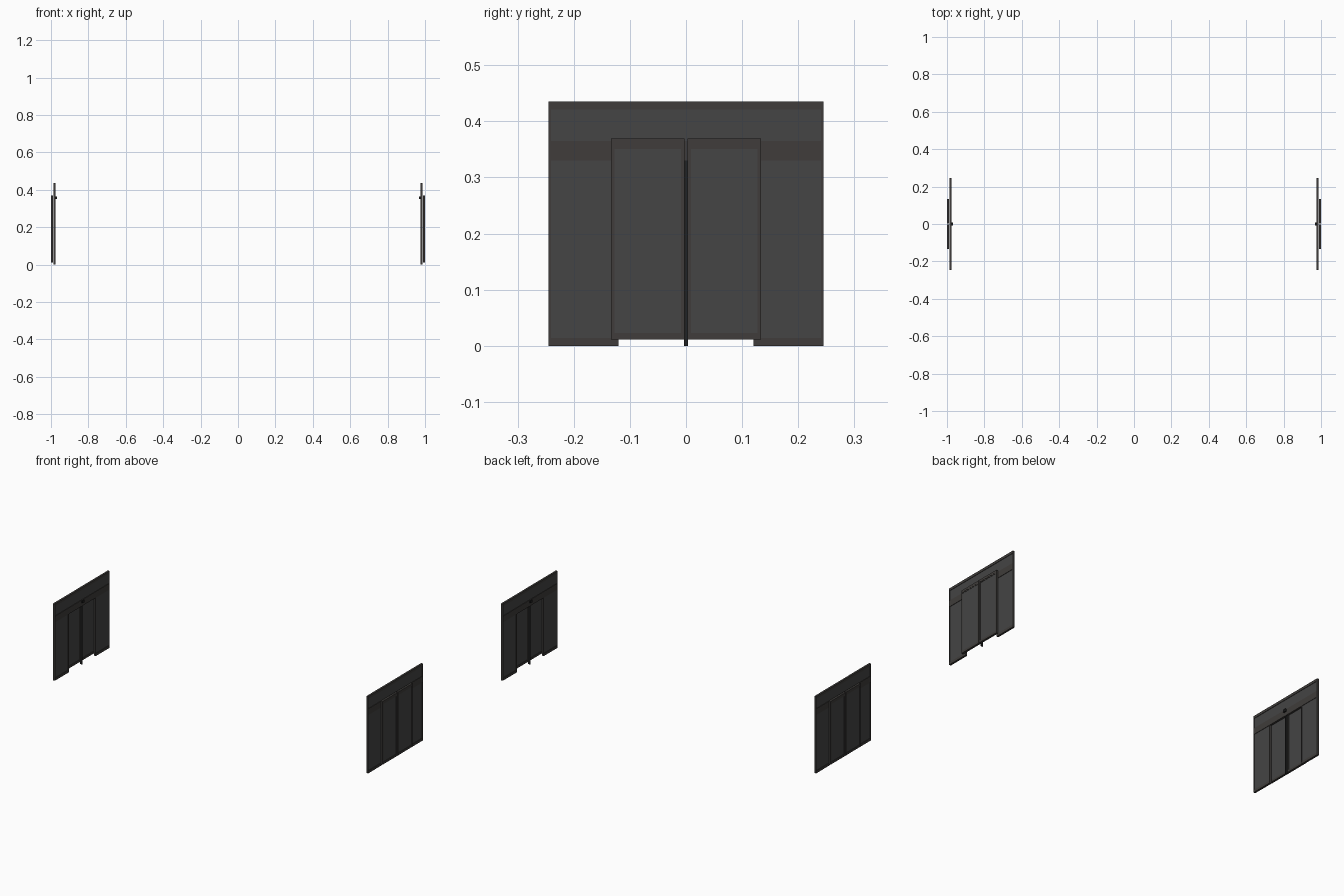
import bpy, bmesh

if "Cube" in bpy.data.objects:
    bpy.data.objects.remove(bpy.data.objects["Cube"])

def material(name, rgb):
    m = bpy.data.materials.new(name)
    m.diffuse_color = (*rgb, 1)
    m.use_nodes = True
    m.node_tree.nodes["Principled BSDF"].inputs["Base Color"].default_value = m.diffuse_color
    return m

FRAME = material("dark_frame", (0.05, 0.046, 0.043))
PANEL = material("dark_panel", (0.058, 0.058, 0.058))
SEAL = material("black_seal", (0.015, 0.015, 0.015))

def boxes(name, specs, mat):
    """One object from boxes (x0, x1, y0, y1, z0, z1), mirrored to the other end."""
    bm = bmesh.new()
    for x0, x1, y0, y1, z0, z1 in specs:
        v = bmesh.ops.create_cube(bm, size=1)["verts"]
        bmesh.ops.scale(bm, vec=(x1 - x0, y1 - y0, z1 - z0), verts=v)
        bmesh.ops.translate(bm, vec=((x0 + x1) / 2, (y0 + y1) / 2, (z0 + z1) / 2), verts=v)
    me = bpy.data.meshes.new(name)
    bm.to_mesh(me)
    bm.free()
    me.materials.append(mat)
    ob = bpy.data.objects.new(name, me)
    bpy.context.collection.objects.link(ob)
    pivot = bpy.data.objects.get("mirror_centre")
    if pivot is None:
        pivot = bpy.data.objects.new("mirror_centre", None)
        pivot.hide_render = True
        bpy.context.collection.objects.link(pivot)
    mod = ob.modifiers.new("Mirror", "MIRROR")
    mod.mirror_object = pivot
    return ob

def border(x0, x1, y0, y1, z0, z1, a0, a1, b0, b1):
    """Four bars around the hole a0..a1, b0..b1."""
    return [(x0, x1, y0, a0, z0, z1), (x0, x1, a1, y1, z0, z1),
            (x0, x1, a0, a1, z0, b0), (x0, x1, a0, a1, b1, z1)]

FX = (0.9755, 0.9865)   # fixed wall depth
DX = (0.9885, 1.0)      # sliding door depth

# Fixed header with its recessed panel
boxes("header_frame", border(*FX, -0.245, 0.245, 0.33, 0.435, -0.241, 0.241, 0.365, 0.421), FRAME)
boxes("header_panel", [(0.978, 0.984, -0.241, 0.241, 0.365, 0.421)], PANEL)

# Fixed side bays and sliding doors on each half
for s, side in ((-1, "left"), (1, "right")):
    def flip(specs):
        return [(a, b, *sorted((s * c, s * d)), e, f) for a, b, c, d, e, f in specs]
    boxes(side + "_bay_frame",
          flip(border(*FX, 0.12, 0.245, 0, 0.33, 0.125, 0.241, 0.014, 0.3299)), FRAME)
    boxes(side + "_bay_panel", flip([(0.978, 0.984, 0.125, 0.241, 0.014, 0.33)]), PANEL)
    boxes(side + "_door_frame",
          flip(border(*DX, 0.003, 0.134, 0.011, 0.369, 0.009, 0.1275, 0.023, 0.356)), FRAME)
    boxes(side + "_door_panel", flip([(0.991, 0.9975, 0.009, 0.1275, 0.023, 0.356)]), PANEL)
    boxes(side + "_door_bead", flip([(0.9975, 0.999, 0.009, 0.1275, 0.351, 0.356)]), FRAME)

# Centre post and motion sensor on the inner face
boxes("centre_post", [(*FX, -0.0035, 0.0035, 0, 0.344)], SEAL)
boxes("motion_sensor", [(0.968, 0.9755, -0.008, 0.008, 0.35, 0.365)], SEAL)
